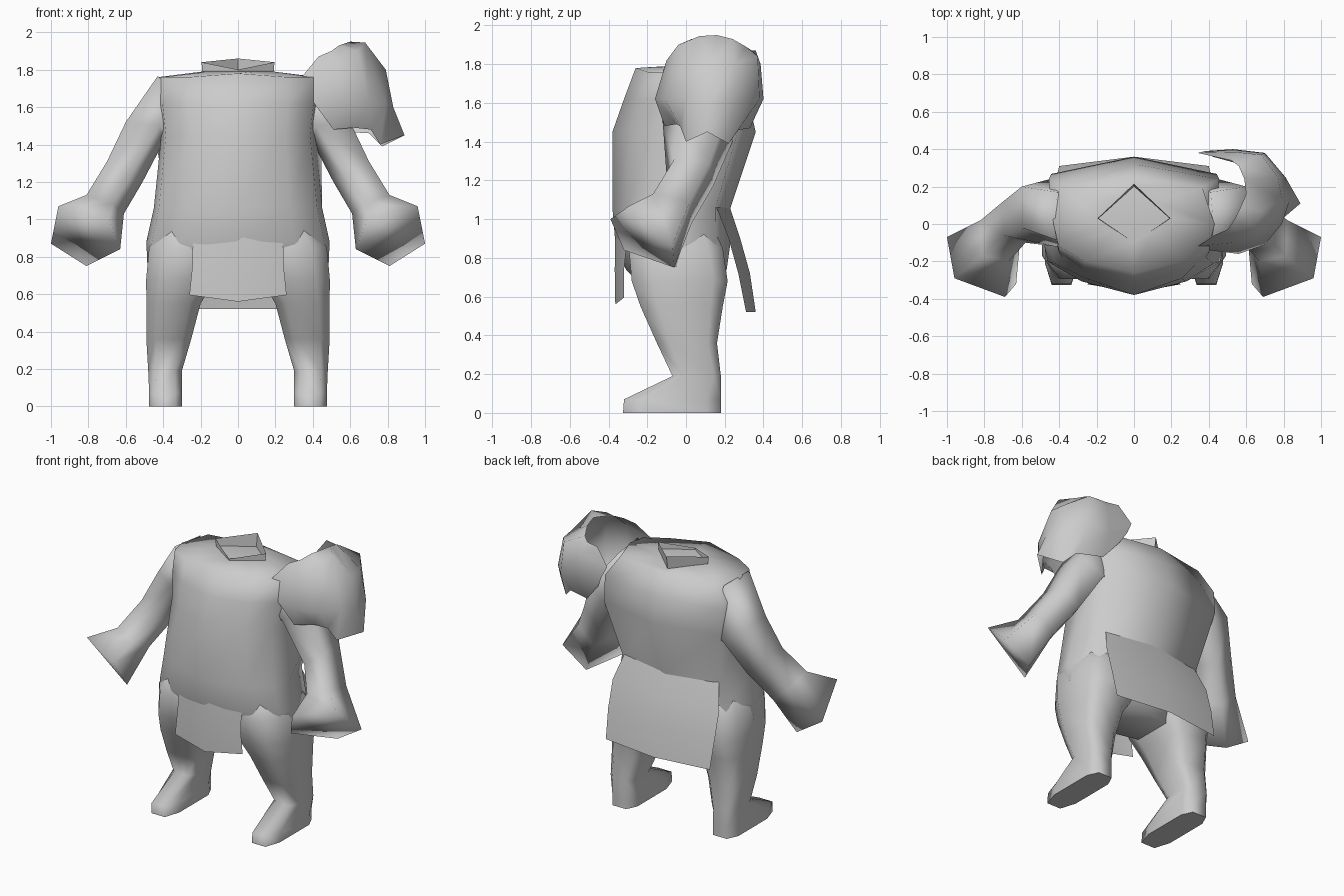
import bpy
import bmesh
import math

default_cube = bpy.data.objects.get("Cube")
if default_cube:
    bpy.data.objects.remove(default_cube)

# One plain grey for the whole figure
grey = bpy.data.materials.new("plain grey")
grey.use_nodes = True
colour = (0.6, 0.6, 0.6, 1)
grey.diffuse_color = colour
grey.node_tree.nodes["Principled BSDF"].inputs["Base Color"].default_value = colour


def finish(name, bm, angle):
    """Turn a bmesh into a smooth shaded object."""
    bmesh.ops.recalc_face_normals(bm, faces=bm.faces)
    mesh = bpy.data.meshes.new(name)
    bm.to_mesh(mesh)
    bm.free()
    mesh.materials.append(grey)
    obj = bpy.data.objects.new(name, mesh)
    bpy.context.collection.objects.link(obj)
    bpy.ops.object.select_all(action="DESELECT")
    obj.select_set(True)
    bpy.context.view_layer.objects.active = obj
    bpy.ops.object.shade_smooth_by_angle(angle=math.radians(angle))


def loft(name, rings, closed=True, cap_start=False, cap_end=False, side=1, angle=150):
    """Skin a list of equally long point rows; side=-1 mirrors in x."""
    bm = bmesh.new()
    rows = [[bm.verts.new((side * x, y, z)) for x, y, z in ring] for ring in rings]
    count = len(rows[0])
    for low, high in zip(rows, rows[1:]):
        for i in range(count if closed else count - 1):
            j = (i + 1) % count
            bm.faces.new((low[i], low[j], high[j], high[i]))
    if cap_start:
        bm.faces.new(rows[0])
    if cap_end:
        bm.faces.new(rows[-1])
    finish(name, bm, angle)


def symmetric_ring(half):
    """Complete a front-to-back half ring with its mirror image."""
    return half + [(-x, y, z) for x, y, z in reversed(half[1:-1])]


def torso_ring(z, width, front, back, rise=0, spread=0.85):
    """Body section, pointed at front and back; spread sets the back width."""
    mid = (front + back) / 2
    return symmetric_ring([
        (0, front, z + rise),
        (width * 0.62, front * 0.76 + mid * 0.24, z),
        (width * 0.94, front * 0.45 + mid * 0.55, z),
        (width, mid, z),
        (width * spread, back * 0.75 + mid * 0.25, z),
        (0, back, z),
    ])


# Barrel shaped torso, closed between the legs, rounding in to the neck
neck = symmetric_ring([(0, -0.1, 1.79), (0.1, -0.035, 1.79), (0.15, 0, 1.79),
                       (0.19, 0.03, 1.79), (0.1, 0.12, 1.785), (0, 0.21, 1.77)])
torso = [
    torso_ring(0.61, 0.27, -0.19, 0.15),
    torso_ring(0.74, 0.484, -0.31, 0.21),
    torso_ring(0.88, 0.49, -0.365, 0.23),
    torso_ring(1.06, 0.45, -0.38, 0.23),
    torso_ring(1.45, 0.41, -0.38, 0.36, spread=1.08),
    torso_ring(1.62, 0.43, -0.32, 0.32, spread=1.06),
    torso_ring(1.76, 0.43, -0.26, 0.26, 0.02),
    neck,
]
loft("torso", torso, cap_start=True, cap_end=True)

# Open diamond collar, high at the back and almost flush at the front
collar_base = [(0, -0.1, 1.77), (0.19, 0.03, 1.78), (0, 0.2, 1.76), (-0.19, 0.03, 1.78)]
collar_rim = [(0, -0.1, 1.8), (0.195, 0.03, 1.84), (0, 0.215, 1.86), (-0.195, 0.03, 1.84)]
loft("collar", [collar_base, collar_rim], angle=30)


def flap_row(z, half_width, middle_y, edge_y, edge_rise=0):
    """Bent row across a hanging cloth flap."""
    return [(-half_width, edge_y, z + edge_rise), (0, middle_y, z),
            (half_width, edge_y, z + edge_rise)]


# Cloth flaps hanging from the torso at the front and back
loft("front_flap", [
    flap_row(0.92, 0.24, -0.365, -0.3),
    flap_row(0.74, 0.245, -0.368, -0.32),
    flap_row(0.56, 0.26, -0.365, -0.32, 0.035),
], closed=False)
loft("back_flap", [
    flap_row(1.08, 0.36, 0.22, 0.15),
    flap_row(0.9, 0.41, 0.28, 0.22),
    flap_row(0.72, 0.41, 0.33, 0.27),
    flap_row(0.52, 0.4, 0.36, 0.31),
], closed=False)


def leg_ring(z, inner, outer, front, back):
    """Eight sided section of a leg, a rectangle with cut corners."""
    cut = (outer - inner) * 0.2
    near = front * 0.78 + back * 0.22
    far = front * 0.15 + back * 0.85
    return [(inner + cut, front, z), (outer - cut, front, z),
            (outer, near, z), (outer, far, z),
            (outer - cut, back, z), (inner + cut, back, z),
            (inner, far, z), (inner, near, z)]


# Leg and wedge shaped foot in one piece, from the hip to the sole
leg = [
    leg_ring(1.0, 0.1, 0.38, -0.24, 0.12),
    leg_ring(0.85, 0.07, 0.475, -0.295, 0.19),
    leg_ring(0.68, 0.12, 0.491, -0.28, 0.215),
    leg_ring(0.55, 0.2, 0.49, -0.235, 0.19),
    leg_ring(0.36, 0.25, 0.49, -0.15, 0.16),
    leg_ring(0.19, 0.3, 0.48, -0.07, 0.18),
    leg_ring(0.07, 0.3, 0.475, -0.32, 0.18),
    leg_ring(0, 0.3, 0.475, -0.325, 0.18),
]

# Five sided arm, from the shoulder to the blunt mitten hand;
# every ring runs front, outer front, outer back, under back, inner
arm = [
    [(0.28, -0.13, 1.66), (0.43, -0.08, 1.765), (0.41, 0.17, 1.75),
     (0.32, 0.2, 1.4), (0.3, 0, 1.38)],
    [(0.42, -0.12, 1.5), (0.6, -0.02, 1.52), (0.6, 0.2, 1.51),
     (0.45, 0.24, 1.4), (0.4, 0.05, 1.41)],
    [(0.58, -0.1, 1.22), (0.7, -0.06, 1.31), (0.7, 0.12, 1.29),
     (0.57, 0.14, 1.17), (0.51, 0.02, 1.2)],
    [(0.67, -0.2, 1.08), (0.81, -0.17, 1.13), (0.82, 0.02, 1.09),
     (0.69, 0.03, 0.98), (0.61, -0.1, 1.03)],
    [(0.69, -0.39, 1.0), (0.96, -0.29, 1.07), (1.0, -0.07, 0.87),
     (0.81, -0.06, 0.75), (0.63, -0.32, 0.84)],
]

for label, side in (("left", 1), ("right", -1)):
    loft(label + "_leg", leg, cap_start=True, cap_end=True, side=side, angle=85)
    loft(label + "_arm", arm, cap_start=True, cap_end=True, side=side)

# Shoulder guard: a thin shell, open towards the neck, with a ragged hem;
# every row runs from the inner front edge around the outside to the back
guard = [
    [(0.51, -0.11, 1.48), (0.62, -0.05, 1.49), (0.71, -0.03, 1.48), (0.76, 0, 1.4),
     (0.89, 0.11, 1.45), (0.77, 0.22, 1.39), (0.7, 0.27, 1.46), (0.53, 0.33, 1.47),
     (0.42, 0.36, 1.6)],
    [(0.4, -0.14, 1.63), (0.56, -0.16, 1.62), (0.7, -0.11, 1.62), (0.79, 0, 1.62),
     (0.83, 0.12, 1.6), (0.81, 0.25, 1.6), (0.7, 0.38, 1.62), (0.53, 0.4, 1.62),
     (0.38, 0.39, 1.68)],
    [(0.34, -0.12, 1.76), (0.53, -0.1, 1.82), (0.64, -0.04, 1.9), (0.68, 0.07, 1.945),
     (0.79, 0.13, 1.8), (0.77, 0.25, 1.8), (0.68, 0.37, 1.84), (0.54, 0.385, 1.8),
     (0.34, 0.38, 1.76)],
    [(0.43, -0.06, 1.87), (0.5, -0.03, 1.9), (0.54, 0.03, 1.93), (0.57, 0.09, 1.94),
     (0.6, 0.16, 1.95), (0.59, 0.24, 1.93), (0.56, 0.31, 1.89), (0.52, 0.34, 1.87),
     (0.43, 0.36, 1.87)],
]
loft("shoulder_guard", guard, closed=False)
